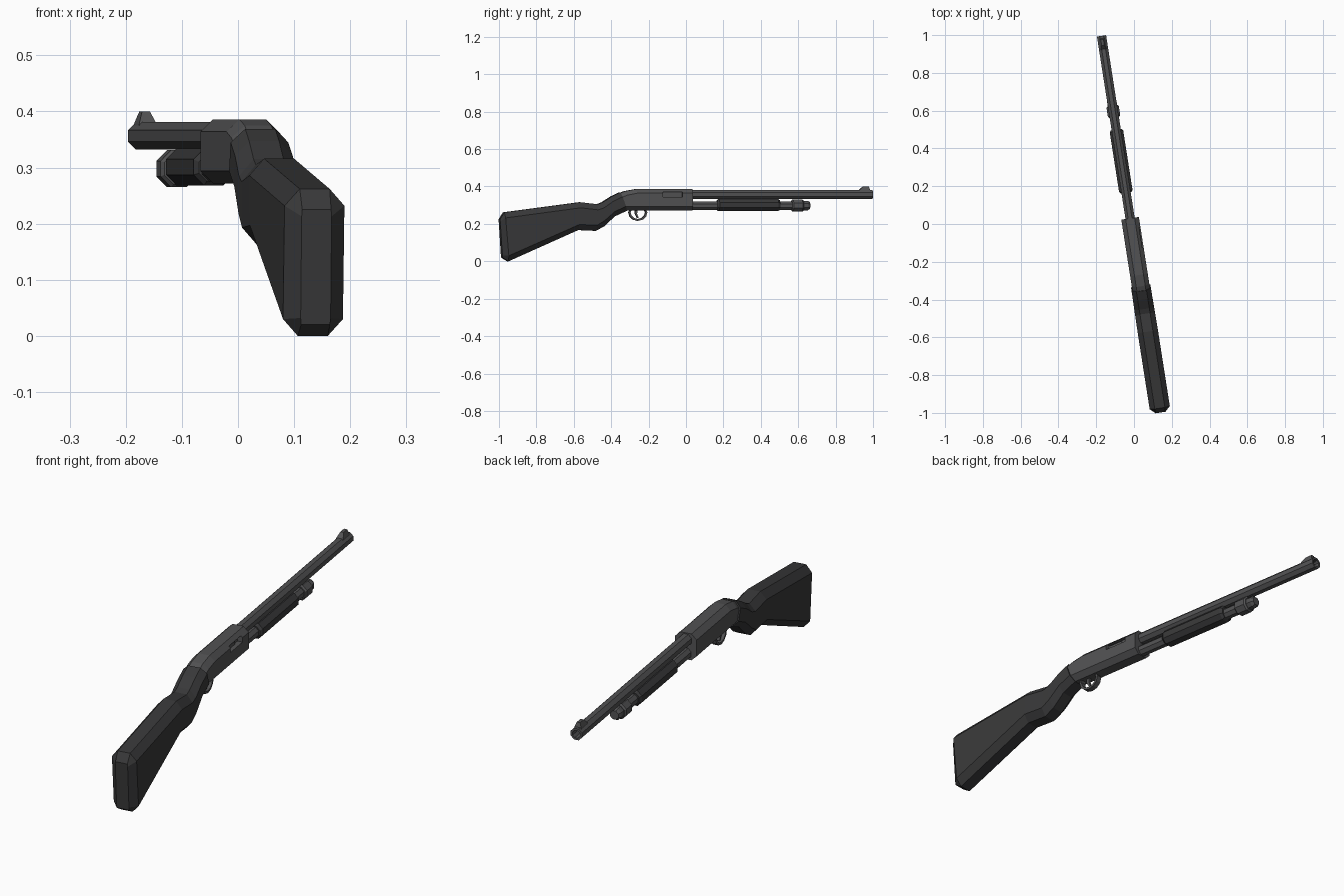
import bpy, bmesh
from math import cos, sin, pi, radians
from mathutils import Matrix

if "Cube" in bpy.data.objects:
    bpy.data.objects.remove(bpy.data.objects["Cube"])

TILT = radians(8.9)
K = 1 / cos(TILT)          # grid y -> length along the gun
PLACE = Matrix.Translation((-0.016, 0, 0)) @ Matrix.Rotation(TILT, 4, 'Z')


def material(name, v):
    m = bpy.data.materials.new(name)
    m.diffuse_color = (v, v, v * 1.03, 1)
    m.use_nodes = True
    m.node_tree.nodes["Principled BSDF"].inputs["Base Color"].default_value = m.diffuse_color
    return m


STEEL = material("dark_steel", 0.085)
POLYMER = material("black_polymer", 0.04)


def loft(name, rings, mat, closed=False):
    """Skin equal-length rings of (x, y, z) points; cap the ends or close the loop."""
    bm = bmesh.new()
    vs = [[bm.verts.new((x, y * K, z)) for x, y, z in r] for r in rings]
    n = len(rings[0])
    pairs = list(zip(vs, vs[1:])) + ([(vs[-1], vs[0])] if closed else [])
    for a, b in pairs:
        for i in range(n):
            j = (i + 1) % n
            bm.faces.new((a[i], a[j], b[j], b[i]))
    if not closed:
        bm.faces.new(vs[0])
        bm.faces.new(vs[-1])
    bmesh.ops.recalc_face_normals(bm, faces=bm.faces)
    me = bpy.data.meshes.new(name)
    bm.to_mesh(me)
    bm.free()
    me.transform(PLACE)
    me.materials.append(mat)
    ob = bpy.data.objects.new(name, me)
    bpy.context.collection.objects.link(ob)
    return ob


def section(yt, zt, yb, zb, w, f, c):
    """Chamfered box section whose top and bottom may sit at different y."""
    def at(x, z):
        t = (z - zb) / (zt - zb)
        return (x, yb + (yt - yb) * t, z)
    half = [(f, zt), (w, zt - c), (w, zb + c), (f, zb)]
    return [at(x, z) for x, z in half] + [at(-x, z) for x, z in reversed(half)]


def box(name, y0, y1, z0, z1, x0, x1, mat):
    return loft(name, [[(x0, y, z0), (x1, y, z0), (x1, y, z1), (x0, y, z1)] for y in (y0, y1)], mat)


def tube(name, stations, z, mat):
    """Eight-sided turned part from (y, flat radius) stations."""
    k = 1 / cos(pi / 8)
    return loft(name, [[(r * k * cos((i + .5) * pi / 4), y, z + r * k * sin((i + .5) * pi / 4))
                        for i in range(8)] for y, r in stations], mat)


# Stock with pistol grip
loft("stock", [
    section(-0.998, 0.225, -0.985, 0.02, 0.027, 0.026, 0.012),
    section(-0.975, 0.262, -0.953, 0.0, 0.054, 0.027, 0.03),
    section(-0.57, 0.316, -0.58, 0.167, 0.054, 0.027, 0.03),
    section(-0.475, 0.305, -0.485, 0.163, 0.053, 0.027, 0.03),
    section(-0.45, 0.315, -0.44, 0.188, 0.053, 0.027, 0.03),
    section(-0.40, 0.347, -0.385, 0.24, 0.052, 0.027, 0.026),
    section(-0.355, 0.369, -0.32, 0.27, 0.052, 0.027, 0.024)], POLYMER)

# Receiver with ejection port on the right side
receiver = loft("receiver", [
    section(-0.37, 0.358, -0.335, 0.272, 0.046, 0.024, 0.022),
    section(-0.33, 0.375, -0.30, 0.272, 0.047, 0.024, 0.022),
    section(-0.27, 0.386, -0.26, 0.272, 0.047, 0.024, 0.022),
    section(0.03, 0.386, 0.03, 0.272, 0.047, 0.024, 0.022)], STEEL)
cutter = box("port_cutter", -0.13, -0.025, 0.345, 0.371, 0.025, 0.08, POLYMER)
cutter.hide_render = True
cutter.hide_viewport = True
cut = receiver.modifiers.new("port", 'BOOLEAN')
cut.operation = 'DIFFERENCE'
cut.object = cutter
cut.solver = 'EXACT'
box("bolt", -0.128, -0.06, 0.347, 0.366, 0.02, 0.031, STEEL)

# Barrel with open muzzle, and front sight
tube("barrel", [(0.0, 0.0245), (0.996, 0.0245), (0.996, 0.016), (0.9, 0.016)], 0.3565, STEEL)
loft("front_sight", [
    [(-0.017, y0, 0.37), (0.017, y0, 0.37), (0.017, y1, 0.37), (-0.017, y1, 0.37)]
    if i == 0 else
    [(-w, y0, z), (w, y0, z), (w, y1, z), (-w, y1, z)]
    for i, (y0, y1, z, w) in enumerate([(0.92, 0.985, 0.37, 0), (0.925, 0.982, 0.38, 0.015),
                                        (0.945, 0.977, 0.4, 0.007)])], STEEL)

# Magazine tube, clamp and cap
tube("magazine_tube", [(0.0, 0.023), (0.6, 0.023)], 0.298, STEEL)
tube("magazine_clamp", [(0.565, 0.027), (0.572, 0.033), (0.62, 0.033), (0.627, 0.027)], 0.298, STEEL)
tube("magazine_cap", [(0.6, 0.025), (0.65, 0.025), (0.662, 0.018)], 0.298, STEEL)

# Sliding fore-end
loft("fore_end", [
    section(0.165, 0.324, 0.165, 0.276, 0.028, 0.014, 0.014),
    section(0.175, 0.334, 0.175, 0.268, 0.036, 0.017, 0.019),
    section(0.49, 0.334, 0.49, 0.268, 0.036, 0.017, 0.019),
    section(0.50, 0.326, 0.50, 0.275, 0.029, 0.014, 0.014)], POLYMER)

# Trigger guard loop and trigger
guard = []
for i in range(12):
    c, s = cos(i * pi / 6), sin(i * pi / 6)
    outer = (-0.258 + 0.05 * c, 0.263 + 0.047 * s * (1 if s < 0 else 0.5))
    inner = (-0.258 + 0.04 * c, 0.263 + 0.037 * s * (1 if s < 0 else 0.5))
    guard.append([(-0.012, *outer), (0.012, *outer), (0.012, *inner), (-0.012, *inner)])
loft("trigger_guard", guard, STEEL, closed=True)
loft("trigger", [[(-0.006, y - d, z), (0.006, y - d, z), (0.006, y + d, z), (-0.006, y + d, z)]
                 for y, z, d in [(-0.265, 0.28, 0.008), (-0.268, 0.255, 0.006), (-0.258, 0.232, 0.004)]], STEEL)
